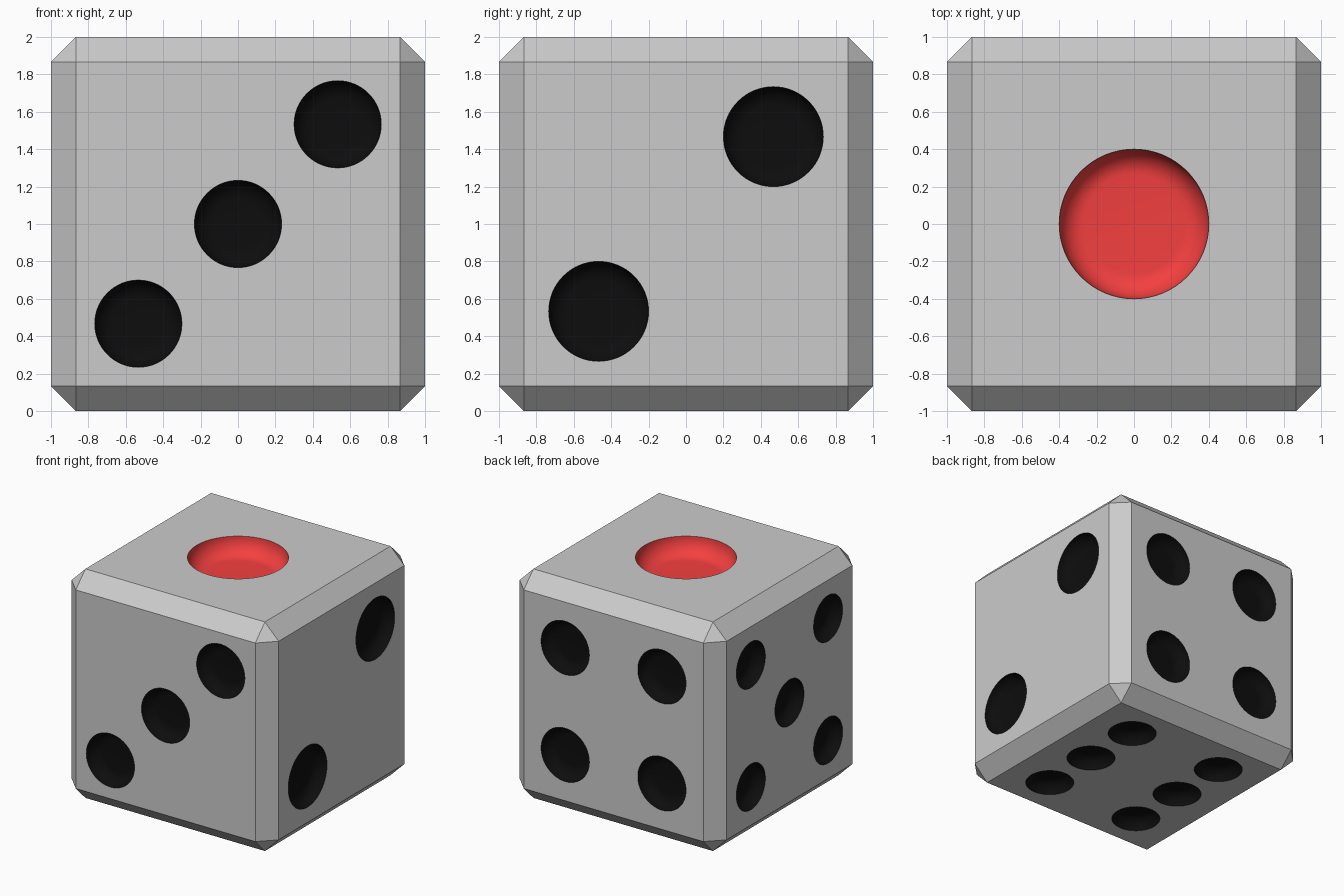
import bpy, bmesh, math
from mathutils import Vector

if "Cube" in bpy.data.objects:
    bpy.data.objects.remove(bpy.data.objects["Cube"])

SIDES, ARC = 64, 10


def material(name, colour):
    m = bpy.data.materials.new(name)
    m.diffuse_color = colour
    m.use_nodes = True
    m.node_tree.nodes["Principled BSDF"].inputs["Base Color"].default_value = m.diffuse_color
    return m


mats = [material("body_grey", (0.8, 0.8, 0.8, 1)),
        material("pip_red", (0.9, 0.05, 0.05, 1)),
        material("pip_black", (0.004, 0.004, 0.004, 1))]


def make_object(name, bm):
    me = bpy.data.meshes.new(name)
    bm.to_mesh(me)
    bm.free()
    for m in mats:
        me.materials.append(m)
    ob = bpy.data.objects.new(name, me)
    bpy.context.collection.objects.link(ob)
    return ob


def add_bowl(bm, centre, u, v, n, r, depth, fillet, mat):
    """Round plug with a flat floor and a filleted edge."""
    prof = [(r - fillet + fillet * math.sin(a), -depth * math.cos(a))
            for a in (math.pi / 2 * i / ARC for i in range(ARC + 1))]
    prof.append((r, 0.05))
    rings = []
    for rad, h in prof:
        rings.append([bm.verts.new(centre + n * h + rad * (
            u * math.cos(t) + v * math.sin(t)))
            for t in (math.tau * k / SIDES for k in range(SIDES))])
    faces = [bm.faces.new(rings[0][::-1]), bm.faces.new(rings[-1])]
    for a, b in zip(rings, rings[1:]):
        for k in range(SIDES):
            j = (k + 1) % SIDES
            faces.append(bm.faces.new((a[k], a[j], b[j], b[k])))
    for f in faces:
        f.material_index = mat
        f.smooth = True


# Chamfered body
bm = bmesh.new()
bmesh.ops.create_cube(bm, size=2)
bmesh.ops.translate(bm, verts=bm.verts, vec=(0, 0, 1))
bmesh.ops.bevel(bm, geom=bm.edges[:], offset=0.133, offset_type='OFFSET',
                segments=1, affect='EDGES')
die = make_object("die_body", bm)

# Pip layout per face: normal, right axis, radius, positions
a, b = 0.467, 0.533
square = lambda s: [(x, y) for x in (-s, s) for y in (-s, s)]
layout = [
    ((0, 0, 1), (1, 0, 0), 0.4, [(0, 0)]),
    ((1, 0, 0), (0, 1, 0), 0.267, [(-a, -a), (a, a)]),
    ((0, -1, 0), (1, 0, 0), 0.233, [(-b, -b), (0, 0), (b, b)]),
    ((0, 1, 0), (-1, 0, 0), 0.233, square(a)),
    ((-1, 0, 0), (0, -1, 0), 0.2, square(b) + [(0, 0)]),
    ((0, 0, -1), (1, 0, 0), 0.2, [(x, y) for x in (-a, a) for y in (-b, 0, b)]),
]
bm = bmesh.new()
for n, u, r, spots in layout:
    n, u = Vector(n), Vector(u)
    v = n.cross(u)
    big = r > 0.3
    for x, y in spots:
        add_bowl(bm, Vector((0, 0, 1)) + n + u * x + v * y, u, v, n, r,
                 0.15 if big else 0.1, 0.133 if big else 0.1, 1 if big else 2)
bmesh.ops.recalc_face_normals(bm, faces=bm.faces[:])
cutter = make_object("pip_cutter", bm)

# Carve the pips
mod = die.modifiers.new("pips", 'BOOLEAN')
mod.operation = 'DIFFERENCE'
mod.solver = 'EXACT'
mod.material_mode = 'INDEX'
mod.object = cutter
bpy.context.view_layer.objects.active = die
die.select_set(True)
bpy.ops.object.modifier_apply(modifier=mod.name)
bpy.data.objects.remove(cutter, do_unlink=True)
bpy.ops.object.shade_smooth_by_angle(angle=math.radians(30))
